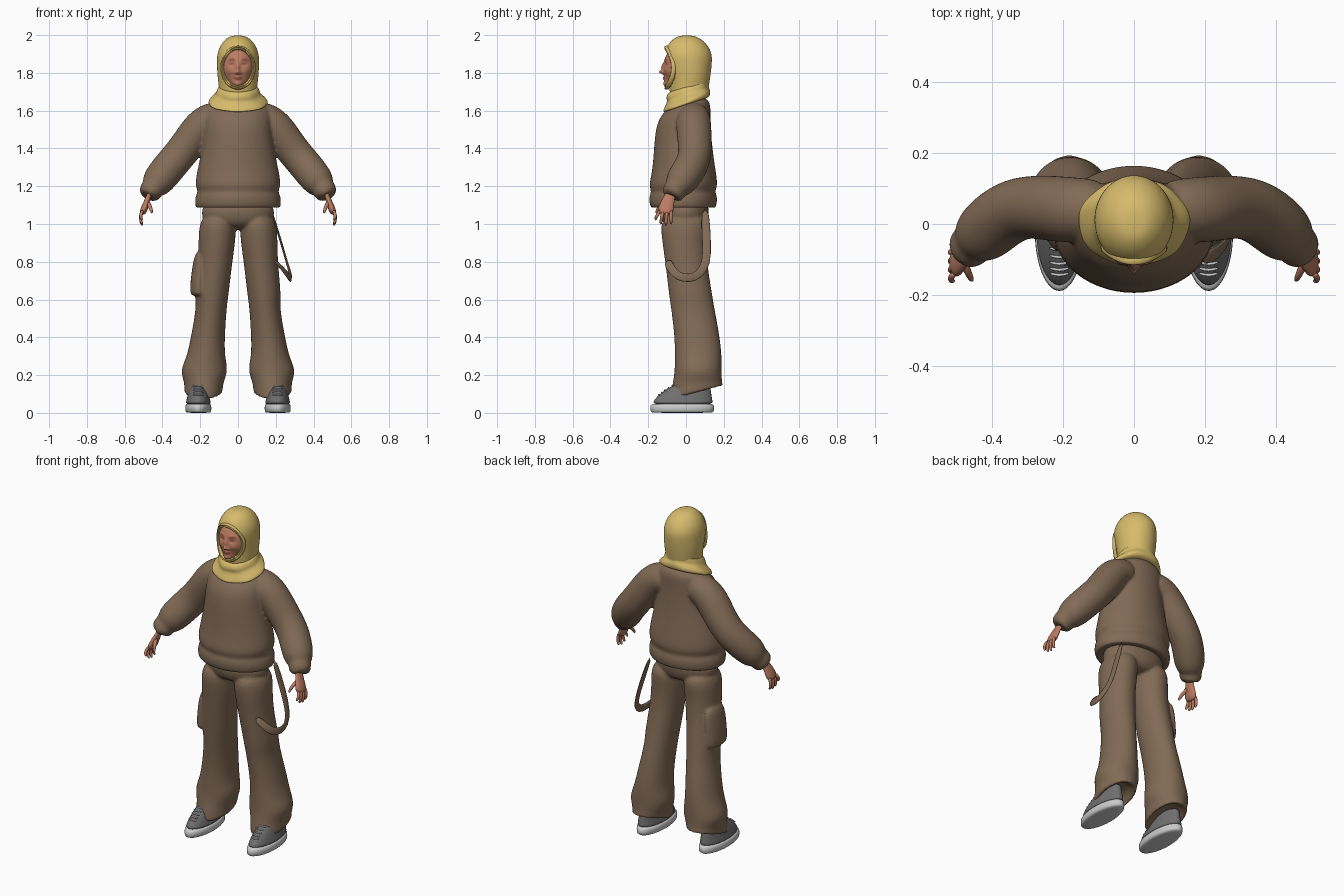
import bpy, bmesh
from math import cos, sin, pi, exp
from mathutils import Vector

cube = bpy.data.objects.get("Cube")
if cube:
    bpy.data.objects.remove(cube, do_unlink=True)


def material(name, *rgb):
    mat = bpy.data.materials.new(name)
    mat.use_nodes = True
    mat.diffuse_color = (*rgb, 1)
    mat.node_tree.nodes["Principled BSDF"].inputs["Base Color"].default_value = (*rgb, 1)
    return mat


brown = material("brown cloth", .22, .145, .09)
yellow = material("yellow scarf", .68, .5, .15)
skin = material("skin", .5, .2, .12)
dark_skin = material("lips and brows", .3, .09, .06)
grey = material("shoe grey", .16, .16, .16)
white = material("sole white", .6, .6, .6)


def circle(count):
    return [(cos(2 * pi * i / count), sin(2 * pi * i / count)) for i in range(count)]


def bridge(mesh, rings, closed=False):
    """Skin a list of point rings, capping the ends unless it loops."""
    loops = [[mesh.verts.new(point) for point in ring] for ring in rings]
    count = len(loops[0])
    pairs = list(zip(loops, loops[1:]))
    if closed:
        pairs.append((loops[-1], loops[0]))
    else:
        mesh.faces.new(loops[0])
        mesh.faces.new(loops[-1])
    for low, high in pairs:
        for i in range(count):
            j = (i + 1) % count
            mesh.faces.new((low[i], low[j], high[j], high[i]))


def loft(mesh, rows, side=1, tilt=0, tilt_below=9, ripple=0):
    """Oval rings from rows of (z, inner x, outer x, front y, back y)."""
    rings = []
    for z, inner, outer, front, back in rows:
        slope = tilt if z < tilt_below else 0
        ring = []
        for i, (c, s) in enumerate(circle(28)):
            wave = 1 + ripple * cos(pi * i / 2 + 30 * z)
            x = (inner + outer) / 2 + (outer - inner) / 2 * c * wave
            dy = (back - front) / 2 * s * wave
            ring.append((side * x, (front + back) / 2 + dy, z + slope * dy))
        rings.append(ring)
    bridge(mesh, rings)


def centred(rows):
    return [(z, -half, half, front, back) for z, half, front, back in rows]


def tube(mesh, path, axis="Y", side=1, flat=1, count=12, closed=False):
    """Sweep an oval along (x, y, z, radius); flat thins it across the axis."""
    points = [Vector((side * x, y, z)) for x, y, z, radius in path]
    last = len(points) - 1
    rings = []
    for i, centre in enumerate(points):
        before = points[i - 1] if i or closed else centre
        after = points[(i + 1) % len(points)] if i < last or closed else centre
        along = (after - before).normalized()
        wide = Vector((axis == "X", axis == "Y", axis == "Z"))
        wide = (wide - along * wide.dot(along)).normalized()
        thin = along.cross(wide) * flat
        rings.append([centre + path[i][-1] * (wide * c + thin * s) for c, s in circle(count)])
    bridge(mesh, rings, closed)


def finish(name, mesh, mat, levels=1, merge=False):
    bmesh.ops.recalc_face_normals(mesh, faces=mesh.faces)
    data = bpy.data.meshes.new(name)
    mesh.to_mesh(data)
    mesh.free()
    data.materials.append(mat)
    for face in data.polygons:
        face.use_smooth = True
    obj = bpy.data.objects.new(name, data)
    bpy.context.collection.objects.link(obj)
    if levels:
        rounding = obj.modifiers.new("round", "SUBSURF")
        rounding.levels = rounding.render_levels = levels
    if merge:
        fuse = obj.modifiers.new("merge", "REMESH")
        fuse.mode, fuse.voxel_size, fuse.use_smooth_shade = "VOXEL", .008, True
        soften = obj.modifiers.new("soften", "SMOOTH")
        soften.factor, soften.iterations = .5, 4
    return obj


# Sweater: body and two sleeves merged into one surface
mesh = bmesh.new()
loft(mesh, centred([
    (1.1, .19, -.15, .13), (1.07, .23, -.19, .16), (1.15, .23, -.2, .17), (1.17, .21, -.18, .15),
    (1.2, .23, -.2, .17), (1.27, .22, -.18, .16), (1.4, .19, -.17, .14), (1.53, .18, -.16, .13),
    (1.59, .18, -.12, .13), (1.64, .15, -.07, .13), (1.68, .08, -.04, .1)]))
for side in (1, -1):
    tube(mesh, [(.07, .04, 1.57, .08), (.14, .04, 1.56, .09), (.2, .04, 1.52, .095), (.28, .05, 1.4, .09),
                (.35, .04, 1.32, .09), (.43, -.03, 1.22, .09), (.45, -.05, 1.19, .06),
                (.46, -.06, 1.18, .065), (.47, -.08, 1.14, .055), (.47, -.08, 1.15, .03)], side=side, count=20)
finish("sweater", mesh, brown, 2, merge=True)

# Trousers: hips, two flared legs and a thigh pocket
mesh = bmesh.new()
loft(mesh, centred([(1.14, .19, -.14, .13), (1.03, .2, -.14, .12), (.97, .15, -.1, .09)]))
for side in (1, -1):
    loft(mesh, [(1.06, .01, .2, -.14, .13), (.93, .01, .21, -.13, .11), (.8, .03, .21, -.11, .11),
                (.62, .05, .23, -.09, .14), (.56, .06, .22, -.08, .15), (.4, .07, .25, -.06, .18),
                (.3, .07, .27, -.06, .19), (.22, .05, .31, -.06, .19), (.16, .08, .28, -.07, .19),
                (.1, .08, .29, -.09, .2), (.11, .1, .26, -.07, .17), (.15, .12, .24, -.04, .14)],
         side, tilt=.28, tilt_below=.16)
loft(mesh, [(.86, .17, .22, -.06, .08), (.8, .16, .24, -.08, .1),
            (.63, .16, .26, -.08, .1), (.62, .17, .24, -.07, .09)], side=-1)
finish("trousers", mesh, brown, 2, merge=True)

# Loose strap hanging at the left hip
mesh = bmesh.new()
tube(mesh, [(.17, .1, 1.09, .02), (.23, .11, .9, .02), (.26, .11, .79, .02), (.28, .07, .73, .02),
            (.28, .02, .71, .02), (.27, -.04, .72, .02), (.24, -.08, .76, .02), (.19, -.1, .81, .02)],
     axis="Z", flat=.3)
bmesh.ops.delete(mesh, geom=mesh.verts[:], context="VERTS")
tube(mesh, [(.17, .1, 1.09, .006), (.23, .11, .9, .006), (.26, .11, .79, .006), (.28, .07, .73, .006),
            (.28, .02, .71, .006), (.27, -.04, .72, .006), (.24, -.08, .76, .006), (.19, -.1, .81, .006)],
     axis="X", flat=4)
finish("hanging_strap", mesh, brown)


def toe(rise):
    """Front edge of the shoe upper, sloping from toe cap to ankle."""
    return -.18 + .14 * rise ** 1.8


for side, label in ((1, "left"), (-1, "right")):
    # Hand with curled fingers
    mesh = bmesh.new()
    tube(mesh, [(.46, -.07, 1.18, .03), (.475, -.09, 1.14, .03), (.49, -.1, 1.1, .04),
                (.5, -.11, 1.07, .045), (.51, -.11, 1.05, .03)], side=side, flat=.45)
    for finger in range(4):
        base = -.14 + .02 * finger
        tip = -.16 + .027 * finger
        end = .99 + .007 * (finger - 2) ** 2
        tube(mesh, [(.505, base, 1.075, .01), (.516, (base + tip) / 2, 1.045, .01),
                    (.515, tip, end + .02, .009), (.506, tip, end, .006)], side=side, count=8)
    tube(mesh, [(.48, -.1, 1.12, .014), (.47, -.13, 1.1, .012), (.46, -.15, 1.08, .01),
                (.455, -.16, 1.055, .006)], side=side, count=8)
    finish(label + "_hand", mesh, skin)

    # Shoe: sole, upper and laces
    mesh = bmesh.new()
    loft(mesh, [(z, .14 + inset, .28 - inset, inset - .19, .15 - inset)
                for z, inset in ((0, .01), (.004, 0), (.045, 0), (.05, .01))], side)
    finish(label + "_shoe_sole", mesh, white)
    mesh = bmesh.new()
    steps = [i / 5 for i in range(6)]
    loft(mesh, [(.04 + .12 * t, .14 + .03 * t, .28 - .03 * t, toe(t), .145 - .02 * t) for t in steps], side)
    finish(label + "_shoe_upper", mesh, grey, 2)
    mesh = bmesh.new()
    for t in (.45, .55, .65, .75, .85):
        tube(mesh, [(.21 + dx, toe(t) + 10 * dx * dx, .042 + .12 * t, .005) for dx in (-.03, 0, .03)],
             side=side, count=6)
    finish(label + "_shoe_laces", mesh, white)

# Head: sphere with soft bumps (x, z, height, width, tallness) along the face
bumps = {
    "chin": (0, 1.735, .034, .035, .025), "nose tip": (0, 1.803, .024, .011, .011),
    "nose bridge": (0, 1.83, .013, .009, .022), "nostril": (.016, 1.8, .008, .006, .007),
    "eye socket": (.034, 1.846, -.009, .016, .01), "eyelid": (.034, 1.848, .004, .009, .005),
    "brow": (.032, 1.872, .004, .02, .008), "cheek": (.045, 1.81, .006, .02, .018),
    "mouth": (0, 1.772, .014, .018, .01), "lip line": (0, 1.772, -.006, .022, .002)}
mesh = bmesh.new()
bmesh.ops.create_uvsphere(mesh, u_segments=96, v_segments=72, radius=1)
for vert in mesh.verts:
    unit = vert.co.copy()
    x, y, z = .088 * unit.x, .088 * unit.y - .03, .118 * unit.z + 1.83
    if unit.y < 0:
        for bx, bz, height, width, tall in bumps.values():
            for centre in {bx, -bx}:
                fall = exp(-((x - centre) / width) ** 2 - ((z - bz) / tall) ** 2)
                y -= height * fall * min(1, -2 * unit.y)
    vert.co = (x, y, z)
head = finish("head", mesh, skin, 0)
head.data.materials.append(dark_skin)
for face in head.data.polygons:
    x, y, z = abs(face.center.x), face.center.y, face.center.z
    lips = (x / .024) ** 2 + ((z - 1.772) / .01) ** 2 < 1
    brow = .014 < x < .052 and abs(z - 1.87 + 4 * (x - .033) ** 2) < .0035
    lash = .021 < x < .046 and abs(z - 1.846) < .0022
    if y < -.05 and (lips or brow or lash):
        face.material_index = 1

# Headscarf hood: a dome and neck with an oval face opening
mesh = bmesh.new()
dome = [pi / 2 * (1 - i / 6) for i in range(1, 7)]
loft(mesh, centred([(1.87 + .133 * sin(a), .113 * cos(a), -.12 * cos(a), .14 * cos(a)) for a in dome]
                   + [(1.78, .11, -.09, .13), (1.72, .1, -.09, .12), (1.65, .1, -.08, .11)]))
hood = finish("hood", mesh, yellow, 2)
oval = [(.086 * c, .108 * s) for c, s in circle(48)]
mesh = bmesh.new()
bridge(mesh, [[(x, y, z + 1.828) for x, z in oval] for y in (-.3, -.03)])
cutter = finish("face_opening_cutter", mesh, yellow, 0)
cutter.hide_render = cutter.hide_viewport = True
opening = hood.modifiers.new("face opening", "BOOLEAN")
opening.operation, opening.object, opening.solver = "DIFFERENCE", cutter, "EXACT"

# Folded rims around the face
for label, grow in (("outer", 1.03), ("inner", .94)):
    mesh = bmesh.new()
    tube(mesh, [(x * grow, -.065 - 3.3 * z * z, 1.828 + z * grow, .014) for x, z in oval[::2]],
         flat=.5, count=8, closed=True)
    finish("hood_" + label + "_rim", mesh, yellow)

# Draped lower scarf, lower at the front
mesh = bmesh.new()
loft(mesh, centred([
    (1.63, .12, -.09, .1), (1.632, .155, -.12, .125), (1.645, .16, -.12, .13), (1.665, .145, -.11, .13),
    (1.685, .12, -.1, .12), (1.7, .115, -.105, .12), (1.715, .11, -.105, .12), (1.73, .1, -.095, .11),
    (1.735, .085, -.075, .1)]), tilt=.34, ripple=.018)
finish("scarf_drape", mesh, yellow, 2)
